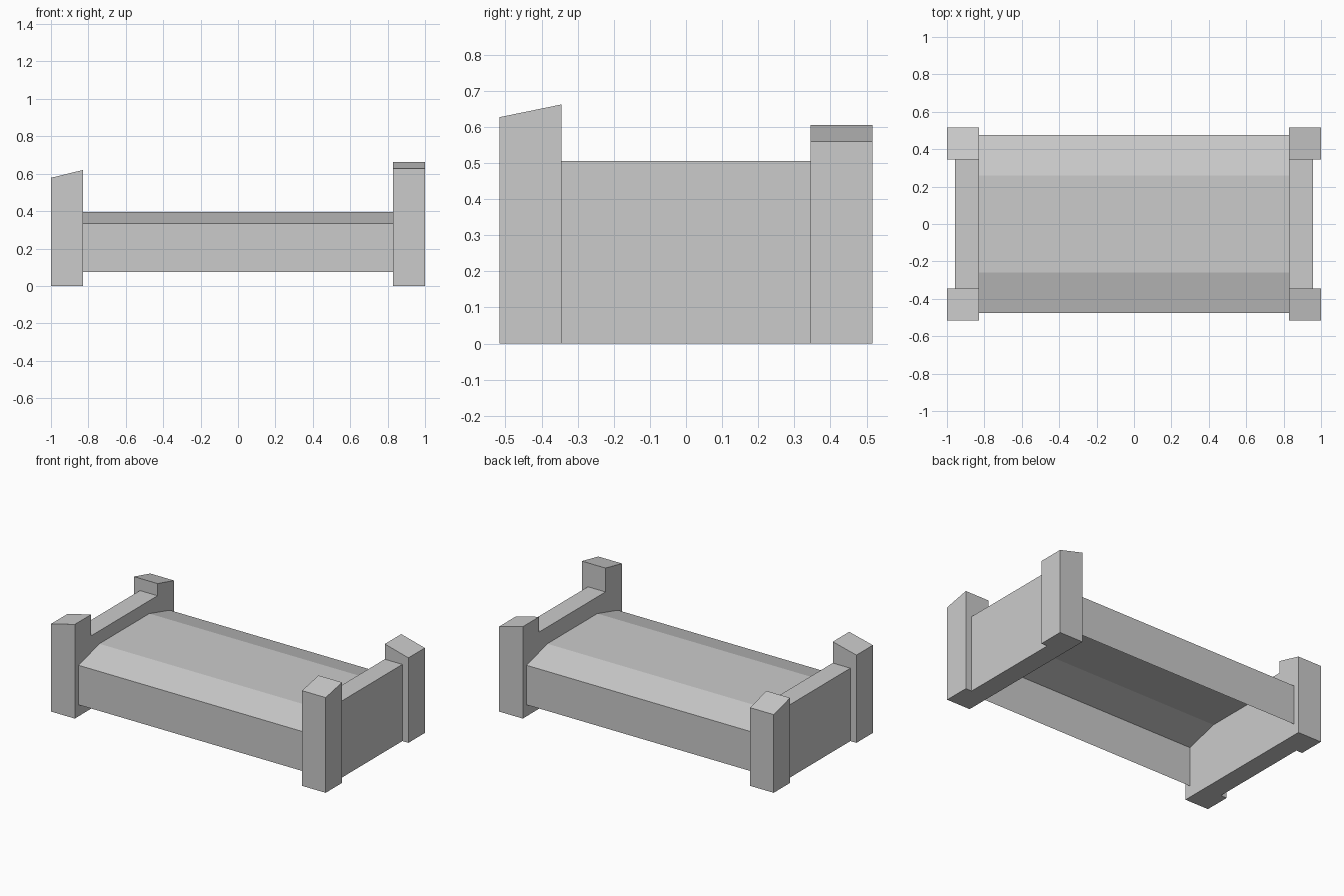
import bpy
import bmesh

if "Cube" in bpy.data.objects:
    bpy.data.objects.remove(bpy.data.objects["Cube"], do_unlink=True)

grey = bpy.data.materials.new("plain_grey")
grey.use_nodes = True
GREY = (0.6, 0.6, 0.6, 1)
grey.diffuse_color = GREY
grey.node_tree.nodes["Principled BSDF"].inputs["Base Color"].default_value = GREY


def add_object(name, bm):
    mesh = bpy.data.meshes.new(name)
    bm.to_mesh(mesh)
    bm.free()
    mesh.materials.append(grey)
    obj = bpy.data.objects.new(name, mesh)
    bpy.context.collection.objects.link(obj)


def block(name, xs, ys, height):
    """Box on the floor; height(x, y) shapes its top."""
    bm = bmesh.new()
    bmesh.ops.create_cube(bm, size=1)
    for v in bm.verts:
        v.co.x = xs[v.co.x > 0]
        v.co.y = ys[v.co.y > 0]
        v.co.z = height(v.co.x, v.co.y) if v.co.z > 0 else 0
    bmesh.ops.recalc_face_normals(bm, faces=bm.faces)
    add_object(name, bm)


INNER_X, INNER_Y, OUTER_Y = 0.828, 0.345, 0.516

# Corner posts, each top slanting up towards the bed along one axis
posts = {
    "front_right_post": (-1, -1, "x", 0.578, 0.62),
    "back_right_post": (-1, 1, "y", 0.515, 0.56),
    "front_left_post": (1, -1, "y", 0.627, 0.662),
    "back_left_post": (1, 1, "x", 0.56, 0.605),
}
for name, (sx, sy, axis, low, high) in posts.items():
    def slant(x, y):
        outside = abs(x) > 0.9 if axis == "x" else abs(y) > 0.4
        return low if outside else high
    block(name, sorted((sx * INNER_X, sx)),
          sorted((sy * INNER_Y, sy * OUTER_Y)), slant)

# End boards between the posts
for name, side, top in (("headboard", 1, 0.505), ("footboard", -1, 0.48)):
    block(name, sorted((side * INNER_X, side * 0.956)),
          (-INNER_Y, INNER_Y), lambda x, y: top)

# Side rails and bedding: one open shell with bevelled shoulders
half = [(0.475, 0.075), (0.475, 0.335), (0.26, 0.395)]
profile = [(-y, z) for y, z in half] + half[::-1]
bm = bmesh.new()
rows = [[bm.verts.new((x, y, z)) for y, z in profile]
        for x in (-INNER_X, INNER_X)]
for i in range(len(profile) - 1):
    bm.faces.new((rows[0][i], rows[1][i], rows[1][i + 1], rows[0][i + 1]))
add_object("bedding_and_side_rails", bm)
